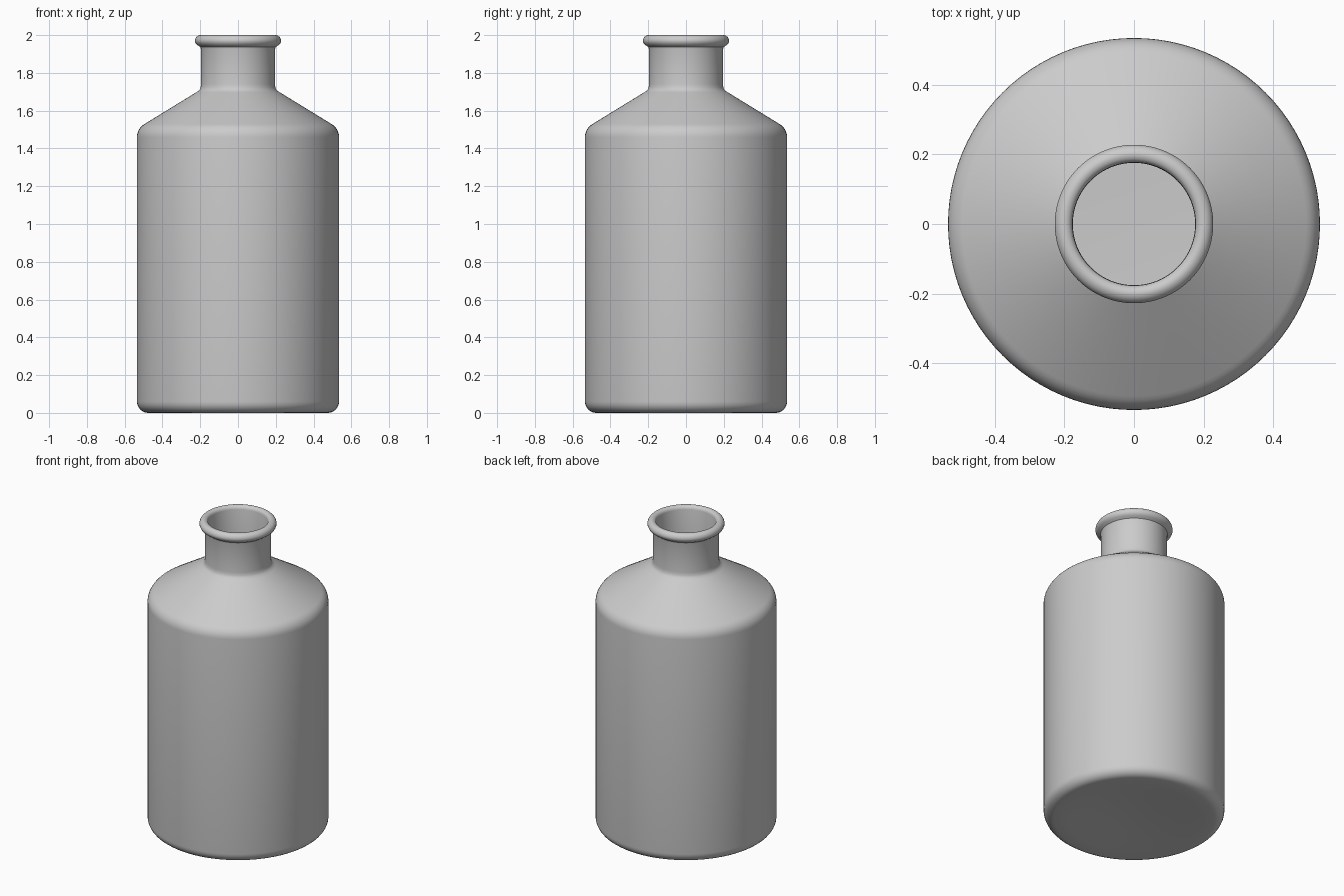
import bpy, bmesh, math

if "Cube" in bpy.data.objects:
    bpy.data.objects.remove(bpy.data.objects["Cube"])

SEGMENTS = 96

glass = bpy.data.materials.new("light grey")
glass.diffuse_color = (0.6, 0.6, 0.6, 1)
glass.use_nodes = True
glass.node_tree.nodes["Principled BSDF"].inputs["Base Color"].default_value = glass.diffuse_color


def arc(cx, cz, r, a0, a1, n=6):
    """Points on a rounded corner of the profile, angles in degrees."""
    return [(cx + r * math.cos(math.radians(a0 + (a1 - a0) * i / n)),
             cz + r * math.sin(math.radians(a0 + (a1 - a0) * i / n)))
            for i in range(n + 1)]


def lathe(name, profile):
    """Spin an (r, z) profile around z; both ends lie on the axis."""
    bm = bmesh.new()
    verts = [bm.verts.new((r, 0, z)) for r, z in profile]
    edges = [bm.edges.new(pair) for pair in zip(verts, verts[1:])]
    bmesh.ops.spin(bm, geom=verts + edges, cent=(0, 0, 0), axis=(0, 0, 1),
                   angle=math.tau, steps=SEGMENTS, use_duplicate=False)
    bmesh.ops.remove_doubles(bm, verts=bm.verts, dist=1e-4)
    bmesh.ops.recalc_face_normals(bm, faces=bm.faces)
    mesh = bpy.data.meshes.new(name)
    bm.to_mesh(mesh)
    bm.free()
    mesh.materials.append(glass)
    obj = bpy.data.objects.new(name, mesh)
    bpy.context.collection.objects.link(obj)
    bpy.context.view_layer.objects.active = obj
    obj.select_set(True)
    bpy.ops.object.shade_smooth_by_angle(angle=math.radians(40))
    return obj


# Outside: dimpled base, body, sloping shoulder, neck
profile = [(0, 0.022), (0.08, 0.021), (0.18, 0.017), (0.3, 0.009), (0.4, 0.002)]
profile += arc(0.475, 0.06, 0.06, -90, 0)
profile += arc(0.455, 1.46, 0.08, 0, 60)
profile += [(0.22, 1.698), (0.205, 1.708), (0.198, 1.722), (0.196, 1.74)]
# Rolled lip
profile += [(0.196, 1.925), (0.199, 1.936), (0.212, 1.945), (0.222, 1.953)]
profile += arc(0.198, 1.97, 0.03, -10, 90, 7)
profile += [(0.188, 1.997), (0.18, 1.99), (0.177, 1.978)]
# Inside: neck, shoulder, wall and flat floor
profile += [(0.176, 1.70), (0.19, 1.685)]
profile += arc(0.455, 1.455, 0.06, 60, 0)
profile += arc(0.465, 0.09, 0.05, 0, -90)
profile += [(0, 0.04)]

lathe("bottle", profile)
